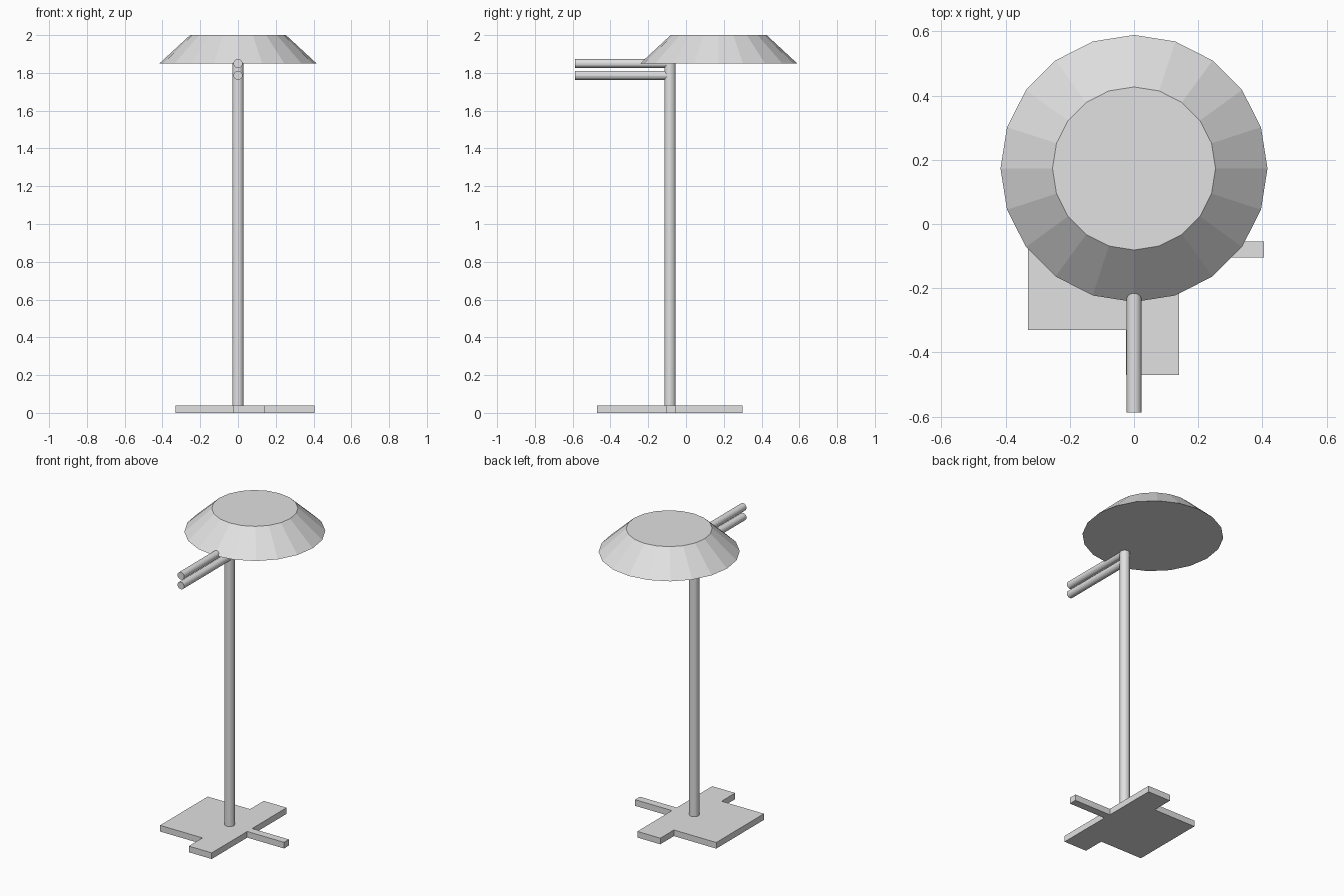
import bpy, bmesh, math
from mathutils import Matrix, Vector

if "Cube" in bpy.data.objects:
    bpy.data.objects.remove(bpy.data.objects["Cube"])

grey = bpy.data.materials.new("light_grey")
grey.diffuse_color = (0.75, 0.75, 0.75, 1)
grey.use_nodes = True
grey.node_tree.nodes["Principled BSDF"].inputs["Base Color"].default_value = grey.diffuse_color


def make_object(name, bm):
    bmesh.ops.recalc_face_normals(bm, faces=bm.faces)
    mesh = bpy.data.meshes.new(name)
    bm.to_mesh(mesh)
    bm.free()
    mesh.materials.append(grey)
    obj = bpy.data.objects.new(name, mesh)
    bpy.context.collection.objects.link(obj)
    return obj


def tube(name, start, end, r1, r2, sides=20):
    """Closed cylinder or cone between two points."""
    a, b = Vector(start), Vector(end)
    axis = b - a
    bm = bmesh.new()
    place = Matrix.Translation((a + b) / 2) @ axis.to_track_quat('Z', 'Y').to_matrix().to_4x4()
    bmesh.ops.create_cone(bm, cap_ends=True, segments=sides, radius1=r1,
                          radius2=r2, depth=axis.length, matrix=place)
    return make_object(name, bm)


# Flat base plate: wide panel, long strip and a narrow side bar in one outline
outline = [(-0.33, -0.33), (-0.025, -0.33), (-0.025, -0.47), (0.14, -0.47),
           (0.14, -0.105), (0.405, -0.105), (0.405, -0.055), (0.14, -0.055),
           (0.14, 0.30), (-0.025, 0.30), (-0.025, 0.16), (-0.33, 0.16)]
bm = bmesh.new()
face = bm.faces.new([bm.verts.new((x, y, 0)) for x, y in outline])
ext = bmesh.ops.extrude_face_region(bm, geom=[face])
bmesh.ops.translate(bm, vec=(0, 0, 0.04),
                    verts=[v for v in ext["geom"] if isinstance(v, bmesh.types.BMVert)])
make_object("base_plate", bm)

# Upright pole
tube("pole", (0, -0.085, 0.04), (0, -0.085, 1.85), 0.03, 0.03)

# Two parallel arms reaching forward
for name, z in (("upper_arm", 1.85), ("lower_arm", 1.787)):
    tube(name, (0, -0.588, z), (0, -0.10, z), 0.024, 0.024)

# Faceted lamp shade, closed underneath
tube("shade", (0, 0.173, 1.85), (0, 0.173, 2.0), 0.416, 0.254)
